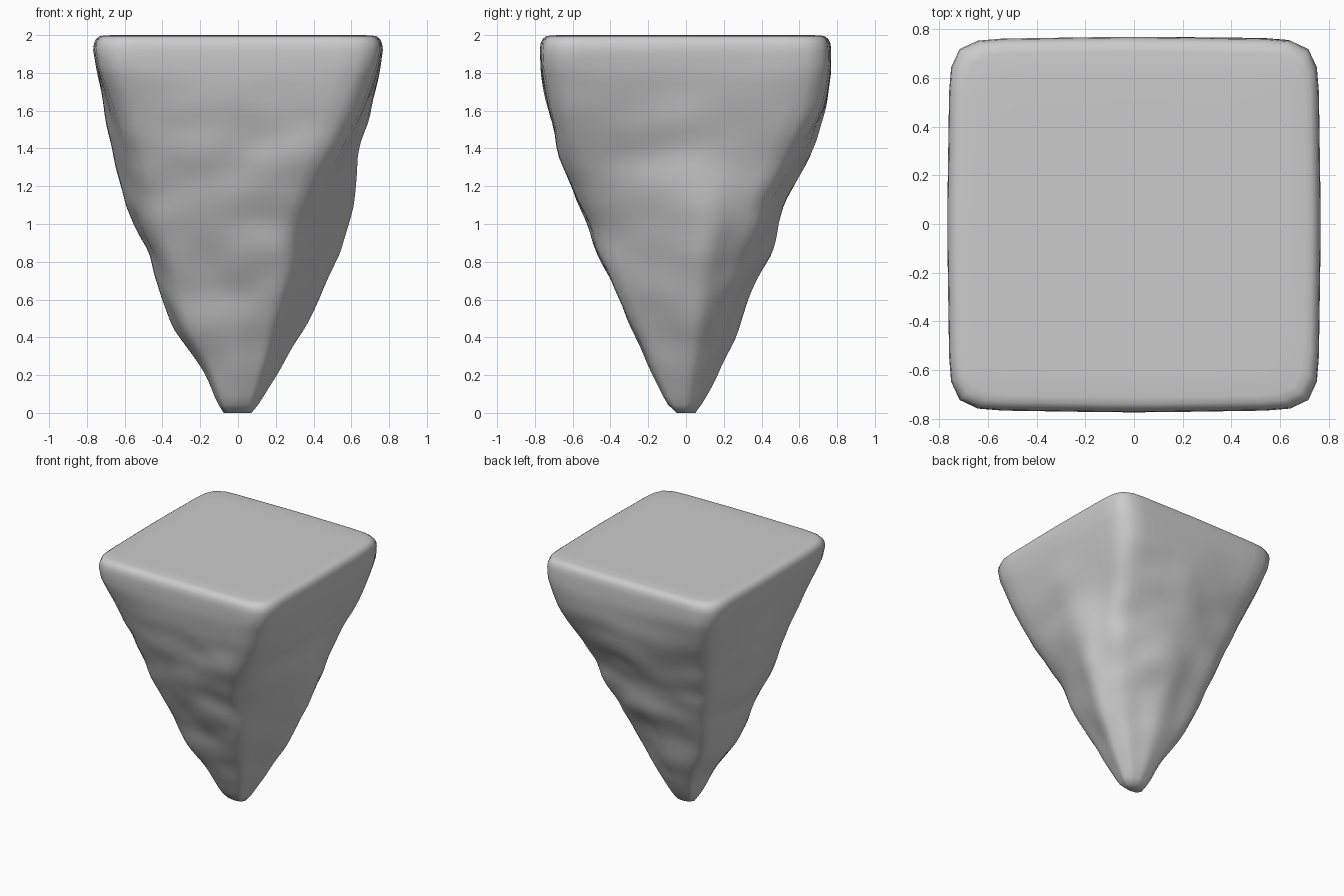
import bpy, bmesh
from mathutils import Vector, noise

if "Cube" in bpy.data.objects:
    bpy.data.objects.remove(bpy.data.objects["Cube"])

# z, left, right, front, back extents, then corner fractions:
# front-right x, front-right y, back-right, left corners
LEVELS = [
    (0.00, -.08, .07, -.05, .05, .75, .80, .75, .80),
    (0.05, -.115, .115, -.11, .09, .68, .85, .72, .80),
    (0.20, -.175, .215, -.18, .175, .60, .90, .72, .82),
    (0.45, -.34, .36, -.29, .285, .56, .95, .70, .84),
    (0.62, -.42, .455, -.365, .345, .54, .97, .72, .86),
    (0.85, -.465, .55, -.47, .455, .56, .97, .76, .87),
    (1.10, -.60, .625, -.565, .53, .62, .97, .82, .85),
    (1.35, -.665, .655, -.665, .655, .76, .96, .92, .86),
    (1.60, -.71, .705, -.735, .74, .90, .98, .97, .93),
    (1.80, -.748, .752, -.77, .77, .97, .985, .99, .98),
    (1.92, -.768, .768, -.775, .77, .985, .985, .985, .985),
]
SEG = 7


def level_at(z):
    """Interpolated section values at height z."""
    for a, b in zip(LEVELS, LEVELS[1:]):
        if z <= b[0]:
            t = (z - a[0]) / (b[0] - a[0])
            return [p + (q - p) * t for p, q in zip(a, b)][1:]
    return LEVELS[-1][1:]


def section(z, scale=1.0, height=None):
    """Eight-sided section with rounded corners, SEG points per side."""
    l, r, f, b, fx, fy, br, lc = level_at(z)
    skew = 0.10 * min(1, z) * max(0, min(1, (1.5 - z) * 3))
    keys = [(r, skew), (r * br, b * br), (0, b), (l * lc, b * lc),
            (l, 0), (l * lc, f * lc), (0, f), (r * fx, f * fy)]
    h = z if height is None else height
    pts = []
    for i, k in enumerate(keys):
        a = Vector((k[0] * scale, k[1] * scale, h))
        n = keys[(i + 1) % 8]
        e = Vector((n[0] * scale, n[1] * scale, h))
        pts += [a.lerp(e, s / SEG) for s in range(SEG)]
    for _ in range(2):
        pts = [(pts[i - 1] + p * 2 + pts[(i + 1) % len(pts)]) / 4
               for i, p in enumerate(pts)]
    return pts


def weather(p):
    """Dents and lumps that fade out toward the flat top and the tip."""
    amp = 0.026 * max(0, min(1, (1.85 - p.z) * 2.5)) * min(1, 0.2 + p.z)
    n = noise.noise(p * 2.6 + Vector((3, 7, 1))) + 0.7 * noise.noise(p * 5.5)
    out = Vector((p.x, p.y, 0))
    if out.length > 0.001:
        p = p + out.normalized() * (amp * n)
    return p


# Rock sides, rounded rim and flat top as one skin of stacked rings
N = 44
rings = [section(1.92 * i / N) for i in range(N + 1)]
for scale, h in ((.995, 1.955), (.98, 1.98), (.955, 1.994), (.92, 1.999),
                 (.8, 2.0), (.6, 2.0), (.4, 2.0), (.2, 2.0)):
    rings.append(section(1.92, scale, h))

bm = bmesh.new()
grid = [[bm.verts.new(weather(p)) for p in ring] for ring in rings]
count = 8 * SEG
for low, high in zip(grid, grid[1:]):
    for i in range(count):
        j = (i + 1) % count
        bm.faces.new((low[i], low[j], high[j], high[i]))
bm.faces.new(grid[0][::-1])
bm.faces.new(grid[-1])

# Soften ridges without shrinking the rim
sides = [v for ring in grid[1:N - 2] for v in ring]
bmesh.ops.smooth_vert(bm, verts=sides, factor=0.5,
                      use_axis_x=True, use_axis_y=True, use_axis_z=False)
bmesh.ops.recalc_face_normals(bm, faces=bm.faces)
for f in bm.faces:
    f.smooth = True

mesh = bpy.data.meshes.new("tapered_rock")
bm.to_mesh(mesh)
bm.free()
rock = bpy.data.objects.new("tapered_rock", mesh)
bpy.context.collection.objects.link(rock)
